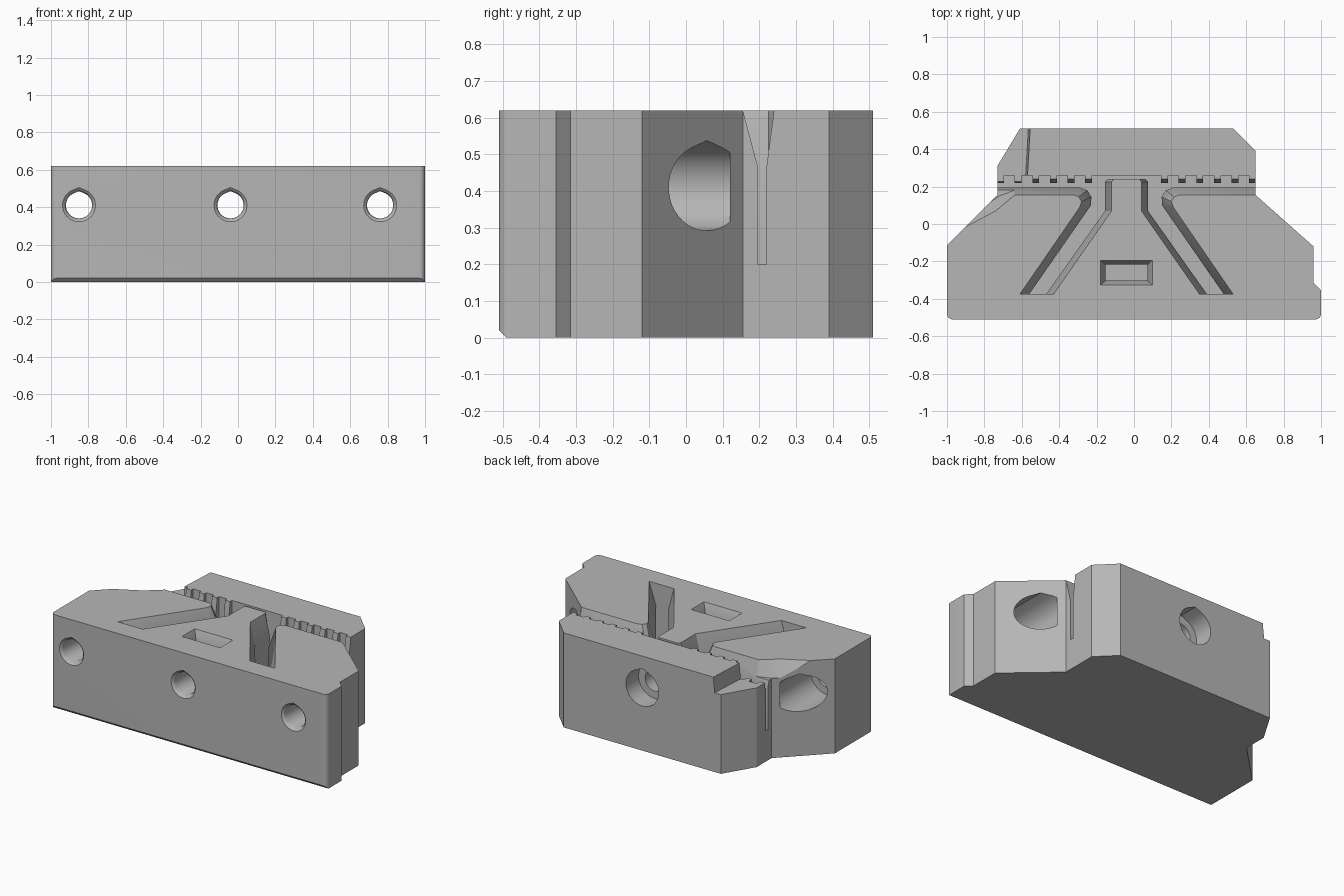
import bpy, bmesh, math

cube = bpy.data.objects.get("Cube")
if cube:
    bpy.data.objects.remove(cube, do_unlink=True)

MID = -0.04      # centre line of the clamp features
TOP = 0.62

grey = bpy.data.materials.new("matte grey")
grey.use_nodes = True
grey.diffuse_color = (0.47, 0.47, 0.47, 1)
grey.node_tree.nodes["Principled BSDF"].inputs["Base Color"].default_value = grey.diffuse_color


def loft(name, rings):
    """Closed solid through rings of 3D points."""
    bm = bmesh.new()
    loops = [[bm.verts.new(p) for p in ring] for ring in rings]
    n = len(loops[0])
    for a, b in zip(loops, loops[1:]):
        for i in range(n):
            j = (i + 1) % n
            bm.faces.new((a[i], a[j], b[j], b[i]))
    bm.faces.new(loops[0][::-1])
    bm.faces.new(loops[-1])
    bmesh.ops.recalc_face_normals(bm, faces=bm.faces)
    mesh = bpy.data.meshes.new(name)
    bm.to_mesh(mesh)
    bm.free()
    mesh.materials.append(grey)
    obj = bpy.data.objects.new(name, mesh)
    bpy.context.collection.objects.link(obj)
    return obj


def level(points, z):
    return [(x, y, z) for x, y in points]


def cut(target, cutter):
    cutter.hide_render = True
    mod = target.modifiers.new("cut", 'BOOLEAN')
    mod.operation = 'DIFFERENCE'
    mod.solver = 'EXACT'
    mod.object = cutter
    bpy.ops.object.select_all(action='DESELECT')
    bpy.context.view_layer.objects.active = target
    target.select_set(True)
    bpy.ops.object.modifier_apply(modifier=mod.name)
    bpy.data.objects.remove(cutter, do_unlink=True)


def bore(x, stations):
    """Hole along y with a slightly peaked roof; stations are (y, radius)."""
    rings = []
    for y, r in stations:
        ring = [(x, y, 0.41 + 1.08 * r)]
        for i in range(33):
            a = math.radians(24 + i * (312 / 32))
            ring.append((x + r * math.sin(a), y, 0.41 + r * math.cos(a)))
        rings.append(ring)
    return loft("bore_cutter", rings)


# Main block outline, with rounded front corners
corner = [(0.03 * math.cos(a), 0.03 * math.sin(a))
          for a in (math.radians(90 - 15 * i) for i in range(7))]
outline = [(-0.97 - dx, -0.48 - dy) for dx, dy in reversed(corner)]
outline += [(0.97 + dx, -0.48 - dy) for dx, dy in corner]
outline += [(1, -0.355), (0.96, -0.315), (0.96, -0.12), (0.65, 0.155),
            (0.65, 0.39), (0.53, 0.51), (-0.61, 0.51), (-0.73, 0.31),
            (-0.73, 0.155), (-1, -0.115)]
body = loft("clamp_block", [level(outline, 0), level(outline, TOP)])

# Chamfer along the lower front edge
cut(body, loft("edge_cutter", [
    [(x, -0.53, -0.02), (x, -0.47, -0.02), (x, -0.53, 0.04)] for x in (-1.1, 1.1)]))

# Belt channel: side slit with teeth, turning into an angled arm
lower = [(0.8, 0.195), (0.25, 0.195), (0.21, 0.18), (0.188, 0.145), (0.19, 0.1),
         (0.52, -0.375), (0.43, -0.375), (0.115, 0.07), (0.115, 0.225),
         (0.1, 0.24), (-0.01, 0.24)]
upper = [(0.8, 0.155), (0.28, 0.155), (0.255, 0.145), (0.24, 0.12), (0.25, 0.09),
         (0.57, -0.375), (0.39, -0.375), (0.08, 0.07), (0.08, 0.225),
         (0.07, 0.24), (-0.01, 0.24)]


def toothed(points, tip):
    back = [(-0.01, 0.26)]
    for k in range(6):
        u = 0.185 + 0.094 * k
        v = u + 0.037 if k < 5 else 0.8
        back += [(u, 0.26), (u, tip), (v, tip)]
        if k < 5:
            back.append((v, 0.26))
    return points + back


for side in (1, -1):
    low = [(MID + side * u, y) for u, y in toothed(lower, 0.22)]
    high = [(MID + side * u, y) for u, y in toothed(upper, 0.24)]
    cut(body, loft("channel_cutter", [level(low, 0.2), level(low, 0.47),
                                      level(high, TOP), level(high, 0.7)]))


# Nut pocket with flared mouth
def rect(hx, hy):
    return [(MID + sx * hx, -0.26 + sy * hy)
            for sx, sy in ((-1, -1), (1, -1), (1, 1), (-1, 1))]


cut(body, loft("pocket_cutter", [level(rect(0.112, 0.043), 0.3),
                                 level(rect(0.112, 0.043), 0.56),
                                 level(rect(0.138, 0.066), TOP),
                                 level(rect(0.138, 0.066), 0.7)]))

# Sunken relief at one end of the top
relief_low = [(-1.1, 0.6), (-0.56, 0.6), (-0.58, 0.25), (-0.64, 0.18),
              (-0.72, 0.15), (-0.78, 0.11), (-1.1, 0.11)]
relief_high = [(-1.1, 0.6), (-0.55, 0.6), (-0.57, 0.25), (-0.62, 0.17),
               (-0.74, 0.07), (-0.89, -0.01), (-1.1, -0.01)]
cut(body, loft("relief_cutter", [level(relief_low, 0.52), level(relief_high, TOP),
                                 level(relief_high, 0.7)]))

# Bolt holes with eased mouths, each with a wide counterbore behind
for x, seat in ((-0.85, -0.25), (MID, 0.38), (0.76, -0.25)):
    cut(body, bore(x, [(-0.6, 0.088), (-0.51, 0.088), (-0.5, 0.077), (-0.48, 0.07),
                       (seat, 0.07), (seat, 0.118), (0.12 if seat < 0 else 0.6, 0.118)]))

bpy.ops.object.shade_smooth_by_angle(angle=math.radians(25))
